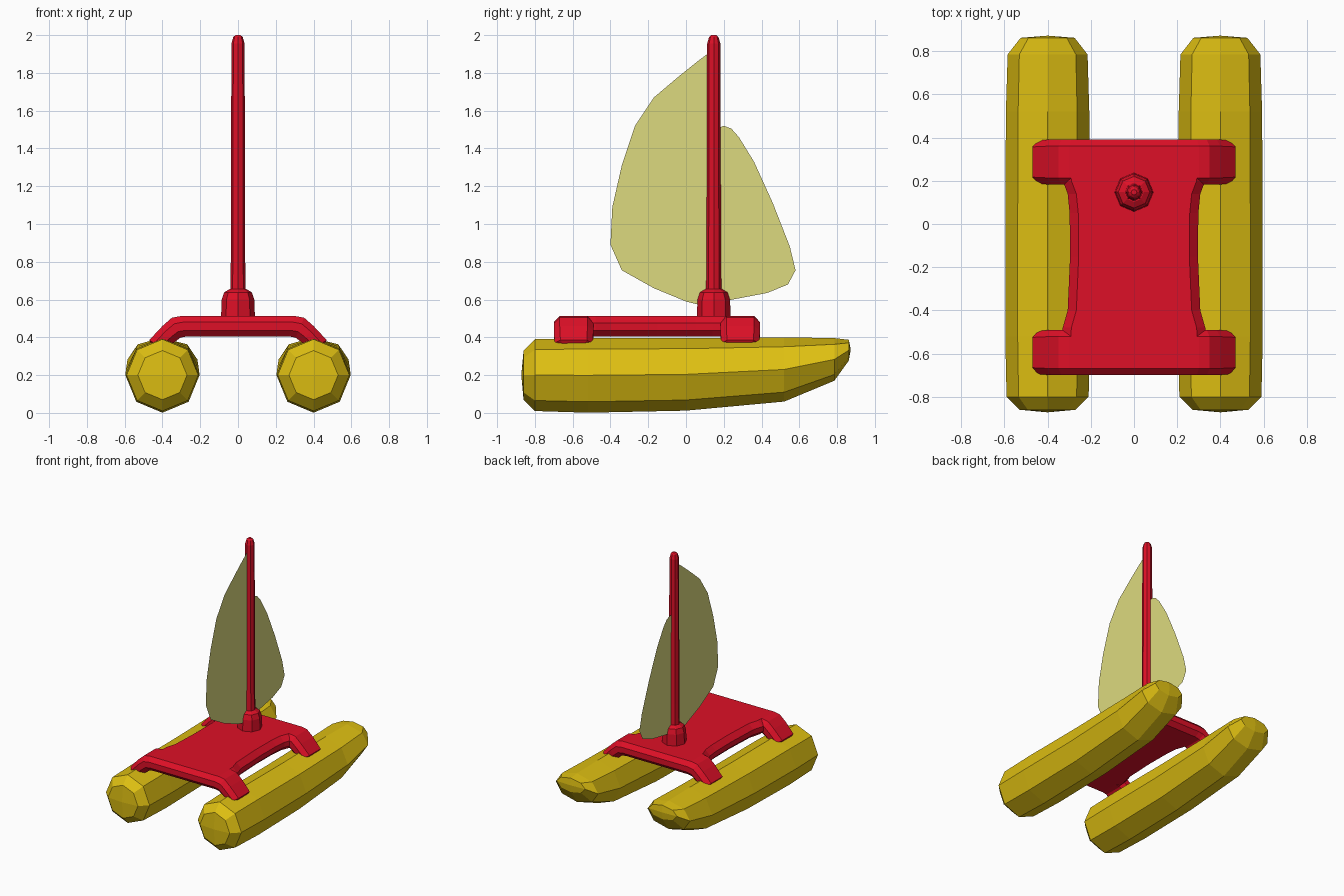
import bpy
import math

if "Cube" in bpy.data.objects:
    bpy.data.objects.remove(bpy.data.objects["Cube"])


def material(name, rgb):
    m = bpy.data.materials.new(name)
    m.diffuse_color = (*rgb, 1.0)
    m.use_nodes = True
    m.node_tree.nodes["Principled BSDF"].inputs["Base Color"].default_value = m.diffuse_color
    return m


YELLOW = material("hull yellow", (0.73, 0.52, 0.006))
RED = material("frame red", (0.73, 0.005, 0.02))
CREAM = material("sail cream", (0.72, 0.70, 0.21))


def make(name, verts, faces, mat):
    me = bpy.data.meshes.new(name)
    me.from_pydata(verts, [], faces)
    me.materials.append(mat)
    me.validate()
    ob = bpy.data.objects.new(name, me)
    bpy.context.collection.objects.link(ob)
    return ob


def loft(name, rings, mat, caps=True, tips=None):
    """Skin a list of 8-point rings; tips give domed ends of four quads."""
    n = len(rings[0])
    verts = [p for r in rings for p in r]
    faces = []
    for i in range(len(rings) - 1):
        a, b = i * n, (i + 1) * n
        for k in range(n):
            j = (k + 1) % n
            faces.append((a + k, a + j, b + j, b + k))
    last = (len(rings) - 1) * n
    if tips:
        c = len(verts)
        verts += tips
        for k in range(0, n, 2):
            faces.append((c, (k + 2) % n, k + 1, k))
            faces.append((c + 1, last + k, last + k + 1, last + (k + 2) % n))
    elif caps:
        faces.append(tuple(reversed(range(n))))
        faces.append(tuple(range(last, last + n)))
    ob = make(name, verts, faces, mat)
    # consistent outward normals
    import bmesh
    bm = bmesh.new()
    bm.from_mesh(ob.data)
    bmesh.ops.recalc_face_normals(bm, faces=bm.faces)
    bm.to_mesh(ob.data)
    bm.free()
    return ob


ANGLES = [k * math.pi / 4 for k in range(8)]

# Hulls: stations of y, centre height, vertical radius, half width
HULL = [(-0.86, 0.20, 0.13, 0.13), (-0.80, 0.20, 0.19, 0.19),
        (-0.52, 0.199, 0.198, 0.196), (0.0, 0.204, 0.192, 0.196),
        (0.52, 0.23, 0.17, 0.193), (0.785, 0.283, 0.113, 0.185),
        (0.862, 0.332, 0.055, 0.125)]
for side, label in ((-1, "left"), (1, "right")):
    cx = 0.4 * side
    rings = [[(cx + rx * math.cos(a), y, zc + rz * math.sin(a)) for a in ANGLES]
             for y, zc, rz, rx in HULL]
    loft(label + "_hull", rings, YELLOW,
         tips=[(cx, -0.872, 0.20), (cx, 0.872, 0.335)])

# Cross arms: stations of outer x, z, inner x, z, half width
ARM = [(0.30, 0.513, 0.27, 0.405, 0.105), (0.35, 0.504, 0.305, 0.398, 0.105),
       (0.40, 0.46, 0.34, 0.372, 0.105), (0.47, 0.385, 0.38, 0.335, 0.10),
       (0.455, 0.355, 0.40, 0.32, 0.072)]
# position across the arm, and from inner (0) to outer (1) surface
SECTION = [(1, 0.3), (1, 0.7), (0.7, 1), (-0.7, 1),
           (-1, 0.7), (-1, 0.3), (-0.7, 0), (0.7, 0)]


def arm_ring(station, side, yc):
    xo, zo, xi, zi, w = station
    return [(side * (xi + (xo - xi) * t), yc + w * s, zi + (zo - zi) * t)
            for s, t in SECTION]


for yc, label in ((-0.595, "front"), (0.287, "rear")):
    rings = [arm_ring(s, -1, yc) for s in reversed(ARM)]
    rings += [arm_ring(s, 1, yc) for s in ARM]
    loft(label + "_cross_arm", rings, RED)

# Deck between the arms: stations of y, half width
DECK = [(-0.59, 0.335), (-0.48, 0.33), (-0.40, 0.307), (-0.15, 0.296),
        (0.05, 0.298), (0.14, 0.307), (0.20, 0.33), (0.29, 0.335)]
rings = []
for y, w in DECK:
    rings.append([(w, y, 0.435), (w, y, 0.475), (w - 0.04, y, 0.513),
                  (0.04 - w, y, 0.513), (-w, y, 0.475), (-w, y, 0.435),
                  (0.03 - w, y, 0.405), (w - 0.03, y, 0.405)])
loft("deck", rings, RED, caps=False)


# Mast and its socket: stations of z, radius
def post(name, stations):
    loft(name, [[(r * math.cos(a), 0.147 + r * math.sin(a), z) for a in ANGLES]
                for z, r in stations], RED)


post("mast_socket", [(0.50, 0.09), (0.60, 0.086), (0.638, 0.073), (0.655, 0.045)])
post("mast", [(0.62, 0.041), (0.82, 0.038), (1.955, 0.035), (1.99, 0.025), (2.0, 0.013)])


# Sails: thin sheets of y, z points
def sail(name, outline):
    make(name, [(0, y, z) for y, z in outline], [tuple(range(len(outline)))], CREAM)


sail("main_sail", [(0.14, 1.92), (0.06, 1.86), (-0.04, 1.78), (-0.17, 1.67),
                   (-0.27, 1.52), (-0.34, 1.31), (-0.39, 1.09), (-0.40, 0.89),
                   (-0.34, 0.755), (-0.17, 0.66), (0.0, 0.59), (0.06, 0.575),
                   (0.14, 0.575)])
sail("fore_sail", [(0.15, 0.59), (0.23, 0.597), (0.43, 0.635), (0.54, 0.68),
                   (0.58, 0.755), (0.55, 0.88), (0.46, 1.11), (0.36, 1.33),
                   (0.28, 1.46), (0.24, 1.505), (0.20, 1.52), (0.15, 1.50)])
